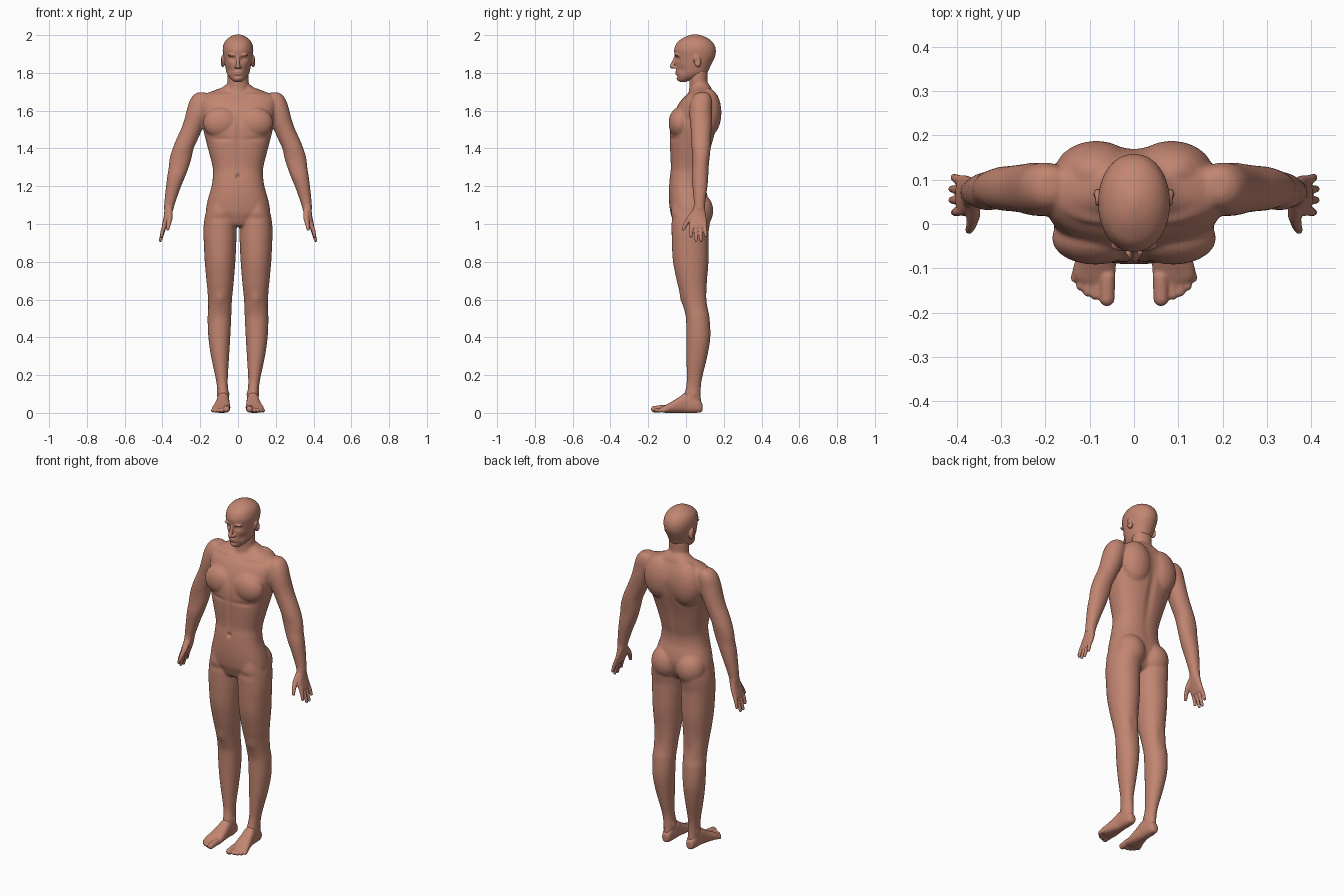
import bpy, bmesh, math
from mathutils import Vector, Matrix

skin = bpy.data.materials.new("skin")
skin.diffuse_color = (0.54, 0.235, 0.165, 1)


def loft(bm, rings, side=1, axis="z", n=2.2, seg=40, sub=4):
    """Rings are (position, x0, x1, v0, v1); smooth spline between them."""
    pts = []
    for i in range(len(rings) - 1):
        p0, p1 = rings[max(i - 1, 0)], rings[i]
        p2, p3 = rings[i + 1], rings[min(i + 2, len(rings) - 1)]
        for k in range(sub):
            t = k / sub
            pts.append([0.5 * (2 * b + (c - a) * t + (2 * a - 5 * b + 4 * c - d) * t * t
                               + (3 * b - a - 3 * c + d) * t ** 3)
                        for a, b, c, d in zip(p0, p1, p2, p3)])
    pts.append(rings[-1])
    loops = []
    for w, x0, x1, v0, v1 in pts:
        loop = []
        for j in range(seg):
            a = 2 * math.pi * j / seg
            c, s = math.cos(a), math.sin(a)
            x = (x0 + x1) / 2 + (x1 - x0) / 2 * math.copysign(abs(c) ** (2 / n), c)
            v = (v0 + v1) / 2 + (v1 - v0) / 2 * math.copysign(abs(s) ** (2 / n), s)
            loop.append(bm.verts.new((side * x, v, w) if axis == "z" else (side * x, w, v)))
        loops.append(loop)
    for a, b in zip(loops, loops[1:]):
        for j in range(seg):
            k = (j + 1) % seg
            bm.faces.new((a[j], a[k], b[k], b[j]))
    bm.faces.new(loops[0])
    bm.faces.new(loops[-1])


def mid(rings):
    return [(z, -w, w, a, b) for z, w, a, b in rings]


def ball(bm, c, r, side=1, rot=0):
    m = (Matrix.Translation((side * c[0], c[1], c[2])) @ Matrix.Rotation(rot, 4, "X")
         @ Matrix.Diagonal((r[0], r[1], r[2], 1)))
    bmesh.ops.create_icosphere(bm, subdivisions=3, radius=1, matrix=m)


def chain(bm, pts, side=1):
    """Overlapping balls along points (x, y, z, radius)."""
    for p, q in zip(pts, pts[1:]):
        p, q = Vector(p), Vector(q)
        for k in range(7):
            v = p.lerp(q, k / 6)
            ball(bm, v, (v[3],) * 3, side)


def finish(name, bm, voxel, smooth, sculpt=()):
    """Fuse the pieces, smooth them, then push soft bumps and dents."""
    bmesh.ops.recalc_face_normals(bm, faces=bm.faces)
    me = bpy.data.meshes.new(name)
    bm.to_mesh(me)
    bm.free()
    ob = bpy.data.objects.new(name, me)
    bpy.context.collection.objects.link(ob)
    m = ob.modifiers.new("fuse", "REMESH")
    m.mode, m.voxel_size = "VOXEL", voxel
    m = ob.modifiers.new("soften", "SMOOTH")
    m.factor, m.iterations = 0.5, smooth
    dg = bpy.context.evaluated_depsgraph_get()
    new = bpy.data.meshes.new_from_object(ob.evaluated_get(dg))
    ob.modifiers.clear()
    ob.data = new
    for c, r, push in sculpt:
        for s in ((1, -1) if c[0] else (1,)):
            for v in new.vertices:
                z = (v.co.z - c[2]) / r[2]
                if abs(z) > 2.5:
                    continue
                d = z * z + ((v.co.x - s * c[0]) / r[0]) ** 2 + ((v.co.y - c[1]) / r[1]) ** 2
                if d < 6:
                    v.co += Vector((s * push[0], push[1], push[2])) * math.exp(-d)
    new.materials.clear()
    new.materials.append(skin)
    new.polygons.foreach_set("use_smooth", [True] * len(new.polygons))
    new.update()


# Torso, neck, arms and legs
bm = bmesh.new()
loft(bm, mid([(.985, .05, -.04, .06), (1.0, .10, -.06, .085), (1.05, .165, -.08, .11),
              (1.1, .166, -.088, .122), (1.15, .154, -.091, .115), (1.2, .14, -.09, .102),
              (1.25, .133, -.086, .1), (1.3, .134, -.081, .11), (1.4, .159, -.085, .132),
              (1.5, .184, -.086, .16), (1.55, .19, -.076, .17), (1.6, .2, -.058, .174),
              (1.65, .205, -.03, .164), (1.68, .19, 0, .152), (1.7, .145, .02, .142),
              (1.72, .09, .03, .135), (1.745, .055, .035, .118)]), n=2.35)
loft(bm, mid([(1.64, .08, 0, .15), (1.68, .068, .01, .138), (1.72, .058, .017, .122),
              (1.76, .056, .017, .114), (1.8, .055, .015, .115), (1.83, .05, .02, .11)]), n=2)
for s in (1, -1):
    loft(bm, [(1.697, .175, .212, .065, .11), (1.683, .15, .236, .042, .128),
              (1.65, .14, .257, .025, .138), (1.6, .15, .272, .018, .138),
              (1.55, .17, .285, .02, .138), (1.5, .19, .303, .025, .135),
              (1.45, .212, .326, .028, .132), (1.4, .235, .346, .03, .13),
              (1.35, .246, .361, .034, .125), (1.3, .261, .367, .034, .12),
              (1.25, .28, .375, .031, .118), (1.2, .301, .381, .034, .114),
              (1.15, .319, .387, .039, .107), (1.1, .336, .391, .042, .101),
              (1.07, .343, .392, .041, .101)], s, n=2.1)
    loft(bm, [(1.12, .03, .155, -.07, .11), (1.05, .015, .173, -.08, .13),
              (1.0, .008, .181, -.077, .126), (.95, .008, .183, -.076, .119),
              (.9, .009, .181, -.075, .119), (.8, .014, .176, -.069, .119),
              (.7, .022, .167, -.049, .111), (.65, .027, .162, -.036, .11),
              (.6, .032, .159, -.022, .113), (.55, .034, .158, -.01, .117),
              (.5, .036, .161, 0, .125), (.4, .041, .157, .001, .129),
              (.3, .047, .143, .002, .113), (.2, .053, .122, .004, .089),
              (.15, .054, .113, .002, .08), (.1, .049, .109, -.01, .078),
              (.06, .049, .109, -.03, .08), (.015, .054, .104, -.02, .078)], s, n=2.1)
    ball(bm, (.088, -.032, 1.535), (.098, .06, .085), s)      # chest muscle
    ball(bm, (.085, .115, 1.59), (.095, .073, .13), s)        # shoulder blade
    ball(bm, (.08, .065, 1.07), (.085, .08, .095), s)         # buttock
    ball(bm, (.079, .04, .1), (.036, .022, .024), s)          # ankle bones
finish("body", bm, .0055, 12, [
    ((0, -.09, 1.25), (.009, .03, .012), (0, .014, 0)),       # navel
    ((0, .16, 1.42), (.022, .07, .22), (0, -.009, 0)),        # spine groove
    ((0, -.09, 1.5), (.012, .04, .11), (0, .006, 0)),         # breastbone
    ((0, -.09, 1.33), (.012, .04, .1), (0, .003, 0)),         # belly line
    ((.09, -.08, 1.45), (.06, .04, .012), (0, .005, 0)),      # under chest
    ((.1, 0, 1.685), (.06, .04, .01), (0, -.006, .002)),      # collar bone
    ((.095, -.03, .6), (.028, .04, .035), (0, -.007, 0)),     # knee cap
    ((.095, .11, .6), (.025, .04, .05), (0, -.005, 0)),       # knee hollow
    ((.1, -.08, 1.03), (.06, .04, .02), (0, .006, 0)),        # groin fold
])

# Head
bm = bmesh.new()
loft(bm, mid([(1.752, .018, -.032, .0), (1.76, .03, -.041, .02), (1.777, .047, -.047, .075),
              (1.8, .06, -.051, .112), (1.83, .067, -.053, .127), (1.86, .073, -.055, .142),
              (1.89, .078, -.059, .155), (1.92, .081, -.063, .158), (1.945, .078, -.056, .152),
              (1.965, .07, -.043, .139), (1.982, .055, -.02, .118), (1.995, .034, .005, .09),
              (2.004, .008, .035, .06)]), n=2.1)
chain(bm, [(0, -.056, 1.885, .008), (0, -.068, 1.852, .0095), (0, -.075, 1.834, .0115)])
for s in (1, -1):
    ball(bm, (.012, -.062, 1.83), (.009, .012, .008), s)                  # nostril
    ball(bm, (.081, .06, 1.862), (.0125, .019, .033), s, rot=.25)         # ear
    ball(bm, (.028, -.046, 1.894), (.026, .016, .008), s)                 # brow
finish("head", bm, .0037, 5, [
    ((.032, -.056, 1.875), (.017, .03, .011), (0, .015, 0)),  # eye socket
    ((.032, -.042, 1.874), (.010, .03, .006), (0, -.007, 0)), # eyelid
    ((0, -.055, 1.798), (.022, .03, .011), (0, -.008, 0)),    # lips
    ((0, -.06, 1.798), (.022, .03, .003), (0, .005, 0)),      # mouth line
    ((0, -.05, 1.783), (.02, .03, .006), (0, .004, 0)),       # below lip
    ((0, -.045, 1.767), (.018, .03, .01), (0, -.005, 0)),     # chin
    ((.05, -.03, 1.815), (.02, .03, .02), (-.004, .004, 0)),  # cheek hollow
    ((.094, .055, 1.864), (.012, .009, .018), (-.009, 0, 0)), # ear bowl
])

# Hands
for s, side in ((1, "left"), (-1, "right")):
    bm = bmesh.new()
    loft(bm, [(1.11, .34, .388, .044, .099), (1.07, .345, .39, .036, .102),
              (1.04, .354, .393, .022, .107), (1.01, .366, .399, .018, .11),
              (.99, .374, .403, .019, .109), (.98, .379, .402, .024, .104)], s, n=2.4)
    for y0, y1, x1, z1 in ((.03, .026, .405, .936), (.053, .054, .411, .914),
                           (.076, .079, .411, .913), (.098, .105, .406, .938)):
        chain(bm, [(.387, y0, 1.0, .0115), (.399, (y0 + y1) / 2, (z1 + 1) / 2 - .002, .0105),
                   (x1, y1, z1, .0085)], s)
    chain(bm, [(.363, .048, 1.065, .017), (.362, .02, 1.03, .0155),
               (.367, -.003, .998, .0115), (.372, -.014, .974, .009)], s)
    finish(side + "_hand", bm, .0035, 3)

# Feet
for s, side in ((1, "left"), (-1, "right")):
    bm = bmesh.new()
    loft(bm, [(.087, .068, .09, .015, .045), (.08, .057, .1, .004, .06),
              (.05, .049, .108, 0, .09), (0, .046, .112, 0, .107), (-.03, .044, .118, 0, .088),
              (-.07, .041, .129, 0, .063), (-.1, .041, .137, 0, .046),
              (-.122, .044, .136, .002, .035), (-.135, .05, .12, .006, .028)], s, "y", n=2.4)
    for x0, y0, x1, y1, r in ((.06, -.12, .061, -.168, .0185), (.084, -.12, .087, -.16, .0125),
                              (.1, -.115, .104, -.153, .012), (.114, -.108, .12, -.14, .0115),
                              (.126, -.1, .133, -.122, .011)):
        chain(bm, [(x0, y0, r + .006, r), (x1, y1, r + .001, r * .95)], s)
    finish(side + "_foot", bm, .004, 4)
